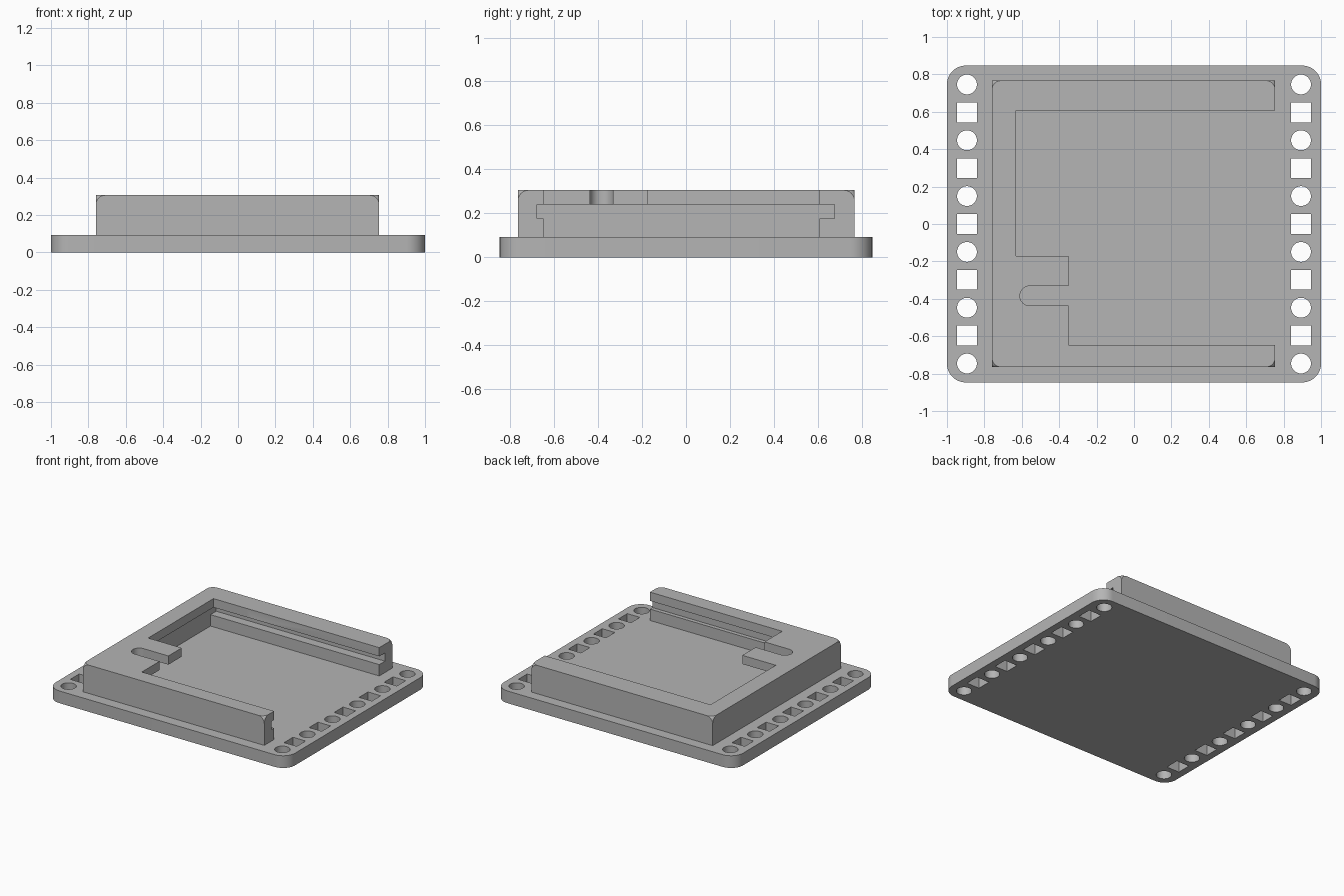
import bpy
import bmesh
from mathutils import Matrix, Vector

if "Cube" in bpy.data.objects:
    bpy.data.objects.remove(bpy.data.objects["Cube"], do_unlink=True)

grey = bpy.data.materials.new("plain grey")
grey.use_nodes = True
grey.diffuse_color = (0.46, 0.46, 0.46, 1)
grey.node_tree.nodes["Principled BSDF"].inputs["Base Color"].default_value = grey.diffuse_color


def finish(name, bm):
    mesh = bpy.data.meshes.new(name)
    bm.to_mesh(mesh)
    bm.free()
    mesh.materials.append(grey)
    obj = bpy.data.objects.new(name, mesh)
    bpy.context.collection.objects.link(obj)
    return obj


def box_bm(low, high):
    low, high = Vector(low), Vector(high)
    bm = bmesh.new()
    bmesh.ops.create_cube(bm, size=1, matrix=Matrix.Translation((low + high) / 2)
                          @ Matrix.Diagonal((*(high - low), 1)))
    return bm


def box(name, low, high):
    return finish(name, box_bm(low, high))


def cylinder(name, x, y, radius, low, high):
    bm = bmesh.new()
    bmesh.ops.create_cone(bm, cap_ends=True, segments=40, radius1=radius, radius2=radius,
                          depth=high - low,
                          matrix=Matrix.Translation((x, y, (low + high) / 2)))
    return finish(name, bm)


def cut(target, cutter):
    cutter.hide_render = True
    mod = target.modifiers.new("cut", 'BOOLEAN')
    mod.operation = 'DIFFERENCE'
    mod.solver = 'EXACT'
    mod.object = cutter
    bpy.context.view_layer.objects.active = target
    bpy.ops.object.modifier_apply(modifier=mod.name)
    bpy.data.objects.remove(cutter, do_unlink=True)


# Base plate with rounded upright corners
FLOOR, LIP, TOP = 0.092, 0.24, 0.306
bm = box_bm((-1, -0.847, 0), (1, 0.847, FLOOR))
upright = [e for e in bm.edges if abs(e.verts[0].co.z - e.verts[1].co.z) > 0.01]
bmesh.ops.bevel(bm, geom=upright, offset=0.1, segments=10, profile=0.5, affect='EDGES')
base_plate = finish("base_plate", bm)

# Alternating round and square holes along both sides
R = 0.053
for side in (-1, 1):
    x = side * 0.893
    for i in range(11):
        y = -0.746 + i * 0.1492
        if i % 2 == 0:
            hole = cylinder("hole_cutter", x, y, R, -0.1, 0.2)
        else:
            hole = box("hole_cutter", (x - R, y - R, -0.1), (x + R, y + R, 0.2))
        cut(base_plate, hole)

# Holder frame with rounded-off top corners
bm = box_bm((-0.76, -0.765, 0.05), (0.755, 0.767, TOP))
corners = [v for v in bm.verts if v.co.z > 0.2]
bmesh.ops.bevel(bm, geom=corners, offset=0.05, segments=6, profile=0.5, affect='VERTICES')
holder_frame = finish("holder_frame", bm)

# Lower bay, side grooves, and the stepped opening in the lip
for low, high in [
    ((-0.655, -0.648, 0), (1, 0.607, LIP)),
    ((-0.655, -0.678, 0.178), (1, 0.675, LIP)),
    ((-0.63, -0.172, 0.2), (1, 0.607, 0.4)),
    ((-0.35, -0.648, 0.2), (1, 0.607, 0.4)),
    ((-0.557, -0.437, 0.22), (-0.3, -0.331, 0.4)),
]:
    cut(holder_frame, box("bay_cutter", low, high))

# Rounded end of the slot in the overhanging tab
cut(holder_frame, cylinder("slot_cutter", -0.557, -0.384, R, 0.22, 0.4))

# Smooth the curves, keep the edges sharp
for obj in (base_plate, holder_frame):
    bpy.ops.object.select_all(action='DESELECT')
    obj.select_set(True)
    bpy.context.view_layer.objects.active = obj
    bpy.ops.object.shade_smooth_by_angle()
